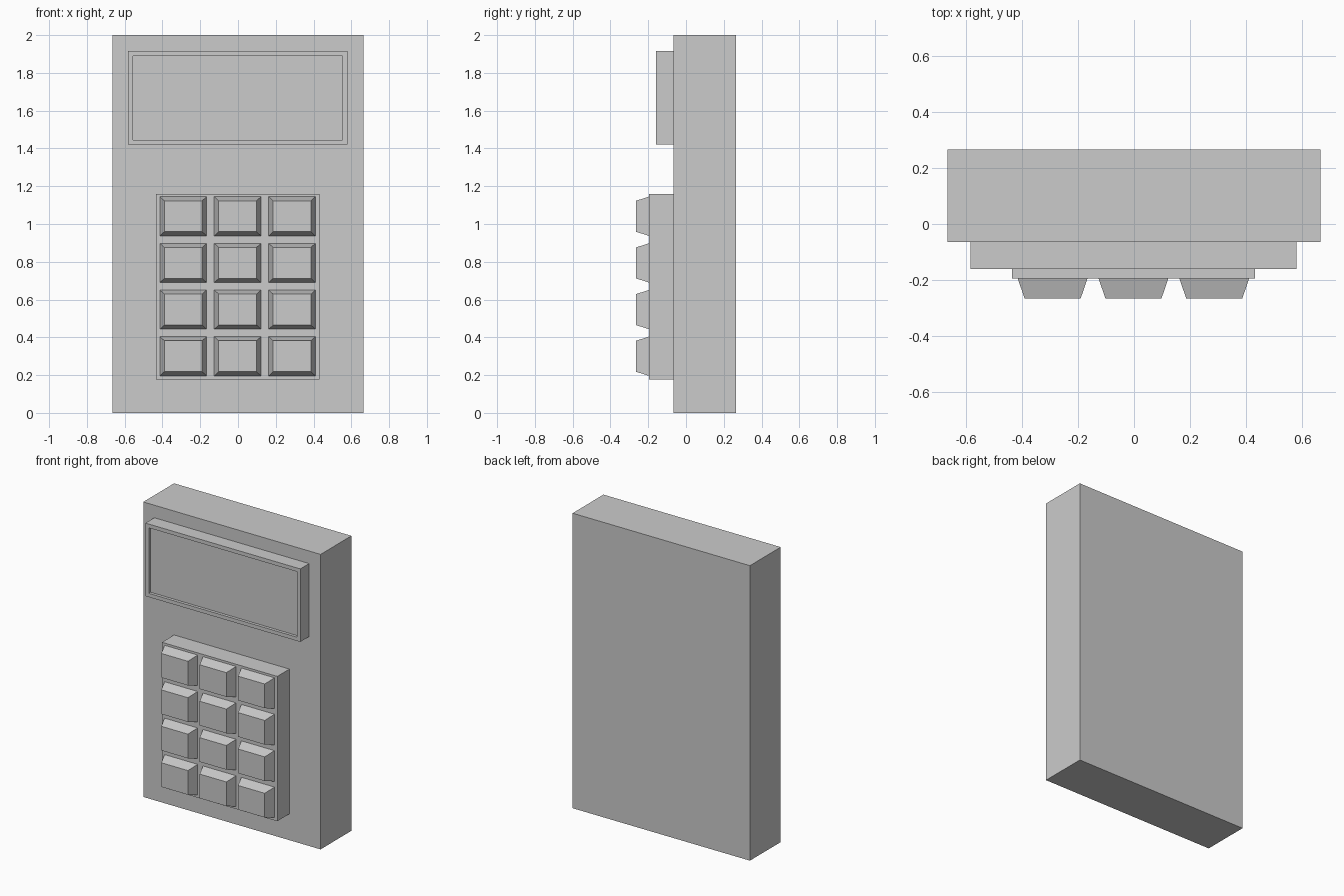
import bpy, bmesh

if "Cube" in bpy.data.objects:
    bpy.data.objects.remove(bpy.data.objects["Cube"])


def block(name, x, y, z, taper=(0, 0)):
    """Box from ranges; the front (-y) face shrinks by taper in x and z."""
    bm = bmesh.new()
    bmesh.ops.create_cube(bm, size=1)
    for v in bm.verts:
        front = v.co.y < 0
        sx, sz = (1 if v.co.x > 0 else -1), (1 if v.co.z > 0 else -1)
        v.co.x = x[sx > 0] - (sx * taper[0] if front else 0)
        v.co.z = z[sz > 0] - (sz * taper[1] if front else 0)
        v.co.y = y[0] if front else y[1]
    mesh = bpy.data.meshes.new(name)
    bm.to_mesh(mesh)
    bm.free()
    obj = bpy.data.objects.new(name, mesh)
    bpy.context.collection.objects.link(obj)
    return obj


# Wall housing
block("housing", (-0.665, 0.665), (-0.065, 0.265), (0, 2))

# Display: framed block with a shallow recessed screen
display = block("display", (-0.582, 0.579), (-0.16, -0.065), (1.42, 1.915))
bm = bmesh.new()
bm.from_mesh(display.data)
front = min(bm.faces, key=lambda f: f.calc_center_median().y)
bmesh.ops.inset_region(bm, faces=[front], thickness=0.036)
screen = bmesh.ops.extrude_discrete_faces(bm, faces=[front])["faces"][0]
for v in screen.verts:
    v.co.y += 0.02
bm.to_mesh(display.data)
bm.free()

# Keypad base
block("keypad_base", (-0.434, 0.431), (-0.195, -0.065), (0.178, 1.16))

# Tapered keys, 3 columns by 4 rows
for row in range(4):
    for col in range(3):
        cx = -0.002 + (col - 1) * 0.288
        cz = 0.3 + row * 0.247
        block(f"key_{row}_{col}", (cx - 0.124, cx + 0.124), (-0.265, -0.195),
              (cz - 0.104, cz + 0.104), taper=(0.024, 0.022))
